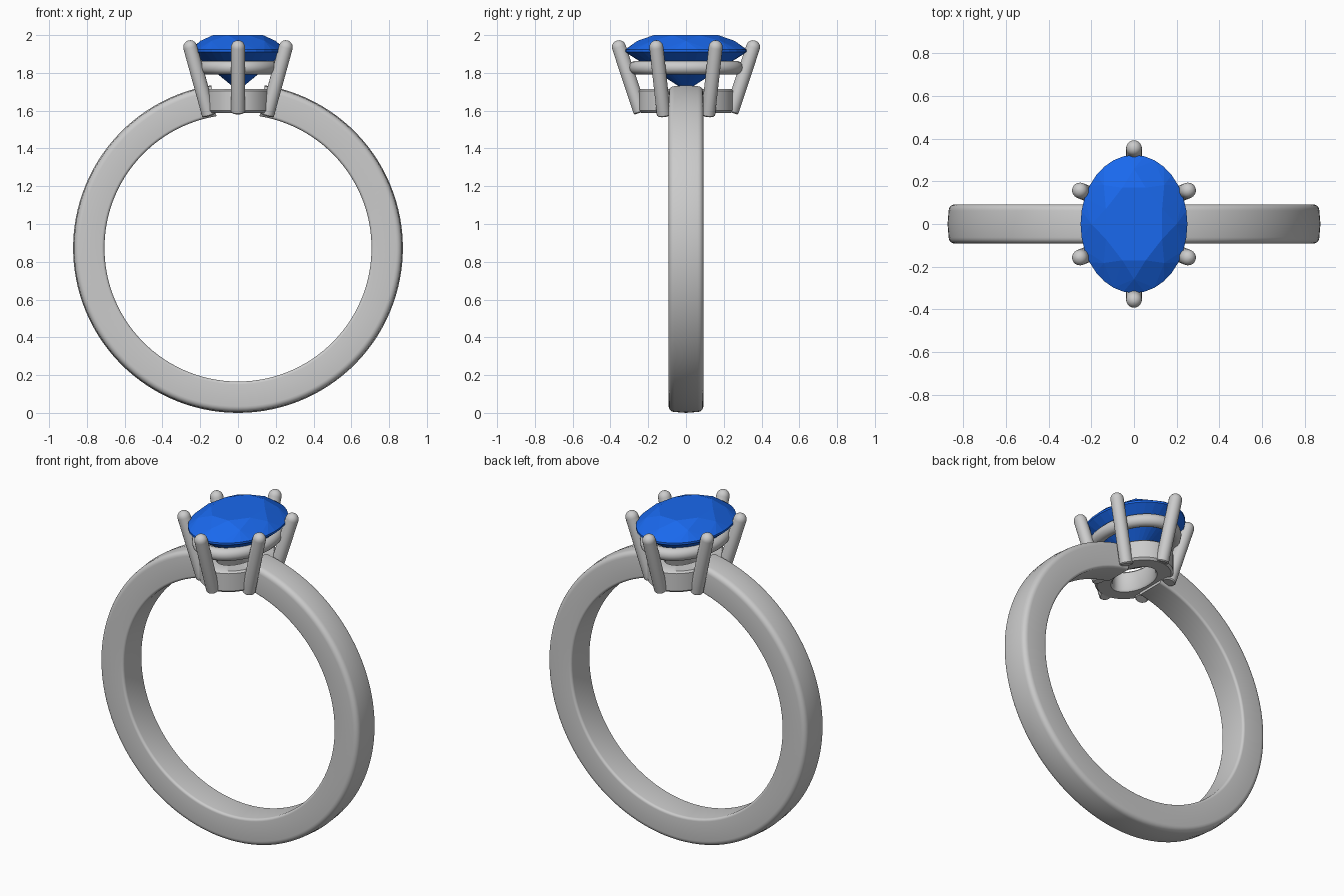
import bpy, bmesh
from math import sin, cos, pi, radians
from mathutils import Vector

if "Cube" in bpy.data.objects:
    bpy.data.objects.remove(bpy.data.objects["Cube"])


def finish(name, bm, smooth=True):
    bmesh.ops.recalc_face_normals(bm, faces=bm.faces)
    mesh = bpy.data.meshes.new(name)
    bm.to_mesh(mesh)
    bm.free()
    ob = bpy.data.objects.new(name, mesh)
    bpy.context.collection.objects.link(ob)
    if smooth:
        bpy.ops.object.select_all(action='DESELECT')
        ob.select_set(True)
        bpy.context.view_layer.objects.active = ob
        bpy.ops.object.shade_smooth_by_angle(angle=radians(40))
    return ob


def loft(name, loops, closed=False):
    """Skin a list of point loops; cap the ends or join last to first."""
    bm = bmesh.new()
    rows = [[bm.verts.new(p) for p in loop] for loop in loops]
    n = len(rows[0])
    pairs = list(zip(rows, rows[1:])) + ([(rows[-1], rows[0])] if closed else [])
    for a, b in pairs:
        for i in range(n):
            j = (i + 1) % n
            bm.faces.new((a[i], a[j], b[j], b[i]))
    if not closed:
        bm.faces.new(rows[0])
        bm.faces.new(rows[-1])
    return finish(name, bm)


def oval(a, b, z, n, offset=0.0):
    return [Vector((a * cos(2 * pi * (i + offset) / n),
                    b * sin(2 * pi * (i + offset) / n), z)) for i in range(n)]


def corner(cy, cr, rad, start, steps=5):
    return [(cy + rad * cos(radians(start + 90 * k / steps)),
             cr + rad * sin(radians(start + 90 * k / steps))) for k in range(steps + 1)]


# Band: rounded section swept round the finger, open under the stone
CZ = 0.873
section = (corner(0.062, 0.838, 0.03, 0) + [(0, 0.873)] + corner(-0.062, 0.838, 0.03, 90)
           + corner(-0.077, 0.722, 0.015, 180) + corner(0.077, 0.722, 0.015, 270))
gap = radians(9.3)
STEPS = 112
loops = []
for k in range(STEPS + 1):
    t = gap + (2 * pi - 2 * gap) * k / STEPS
    loops.append([(r * sin(t), y, CZ + r * cos(t)) for y, r in section])
loft("band", loops)

# Base collar: oval ring with softened edges
collar = [(0.0, 1.60), (0.012, 1.588), (0.09, 1.588), (0.10, 1.60),
          (0.10, 1.705), (0.09, 1.715), (0.012, 1.715), (0.0, 1.705)]
loft("base_collar", [oval(0.19 - d, 0.25 - d, z, 64) for d, z in collar], closed=True)

# Gallery rail: oval tube below the stone
rail = [(0.037 * cos(2 * pi * k / 14), 1.828 + 0.037 * sin(2 * pi * k / 14)) for k in range(14)]
loft("gallery_rail", [oval(0.19 + d, 0.265 + d, z, 64) for d, z in rail], closed=True)


# Prongs: splayed rods with domed tips
def prong(name, bottom, top, rad=0.037):
    bottom, top = Vector(bottom), Vector(top)
    axis = (top - bottom).normalized()
    u = axis.cross(Vector((0, 0, 1))).normalized()
    v = axis.cross(u)
    rings = [(bottom, rad * 0.85), (bottom + axis * 0.006, rad)]
    for k in range(6):
        a = radians(88 * k / 5)
        rings.append((top + axis * rad * sin(a), rad * cos(a)))
    loft(name, [[c + (u * cos(2 * pi * i / 20) + v * sin(2 * pi * i / 20)) * r
                 for i in range(20)] for c, r in rings])


for sy, end in ((-1, "front"), (1, "back")):
    prong(end + "_prong", (0, sy * 0.24, 1.59), (0, sy * 0.355, 1.936))
    for sx, side in ((-1, "left"), (1, "right")):
        prong(f"{end}_{side}_prong", (sx * 0.153, sy * 0.117, 1.574),
              (sx * 0.253, sy * 0.157, 1.936))

# Gemstone: oval brilliant cut as the hull of its facet corners
A, B = 0.25, 0.323
points = (oval(A * 0.57, B * 0.57, 2.0, 8, 0.5) + oval(A * 0.80, B * 0.80, 1.969, 8)
          + oval(A, B, 1.923, 32) + oval(A, B, 1.911, 32)
          + oval(A * 0.30, B * 0.30, 1.772, 8, 0.5) + [Vector((0, 0, 1.705))])
bm = bmesh.new()
for p in points:
    bm.verts.new(p)
bmesh.ops.convex_hull(bm, input=bm.verts)
gem = finish("gemstone", bm, smooth=False)
blue = bpy.data.materials.new("blue_stone")
blue.diffuse_color = (0.01, 0.14, 0.85, 1)
blue.use_nodes = True
blue.node_tree.nodes["Principled BSDF"].inputs["Base Color"].default_value = blue.diffuse_color
gem.data.materials.append(blue)
